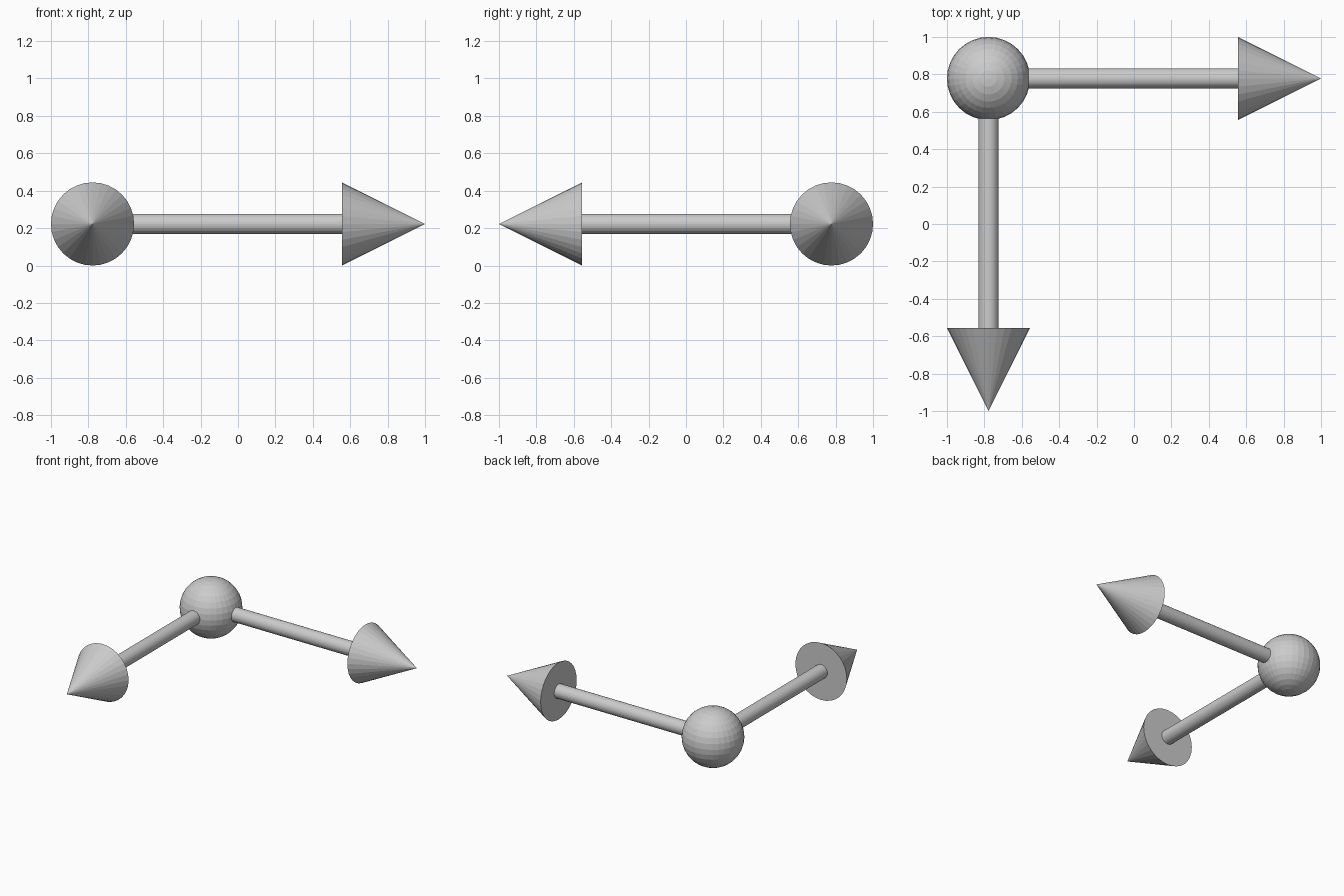
import bpy
from mathutils import Vector

if "Cube" in bpy.data.objects:
    bpy.data.objects.remove(bpy.data.objects["Cube"])

U = 2 / 9                                # base unit = ball radius
CORNER = Vector((-1 + U, 1 - U, U))      # ball centre
SIDES = 32


def arrow(name, direction):
    """Shaft and cone head running from the ball along direction."""
    d = Vector(direction)
    rot = d.to_track_quat('Z', 'Y').to_euler()
    bpy.ops.mesh.primitive_cylinder_add(
        vertices=SIDES, radius=U * 0.245, depth=6 * U,
        location=CORNER + d * 3 * U, rotation=rot)
    bpy.context.object.name = name + "_shaft"
    bpy.ops.mesh.primitive_cone_add(
        vertices=SIDES, radius1=U, radius2=0, depth=2 * U,
        location=CORNER + d * 7 * U, rotation=rot)
    bpy.context.object.name = name + "_head"


# Corner ball
bpy.ops.mesh.primitive_uv_sphere_add(
    segments=SIDES, ring_count=16, radius=U, location=CORNER)
bpy.context.object.name = "corner_ball"

# Two arrows at right angles
arrow("right_arrow", (1, 0, 0))
arrow("front_arrow", (0, -1, 0))
